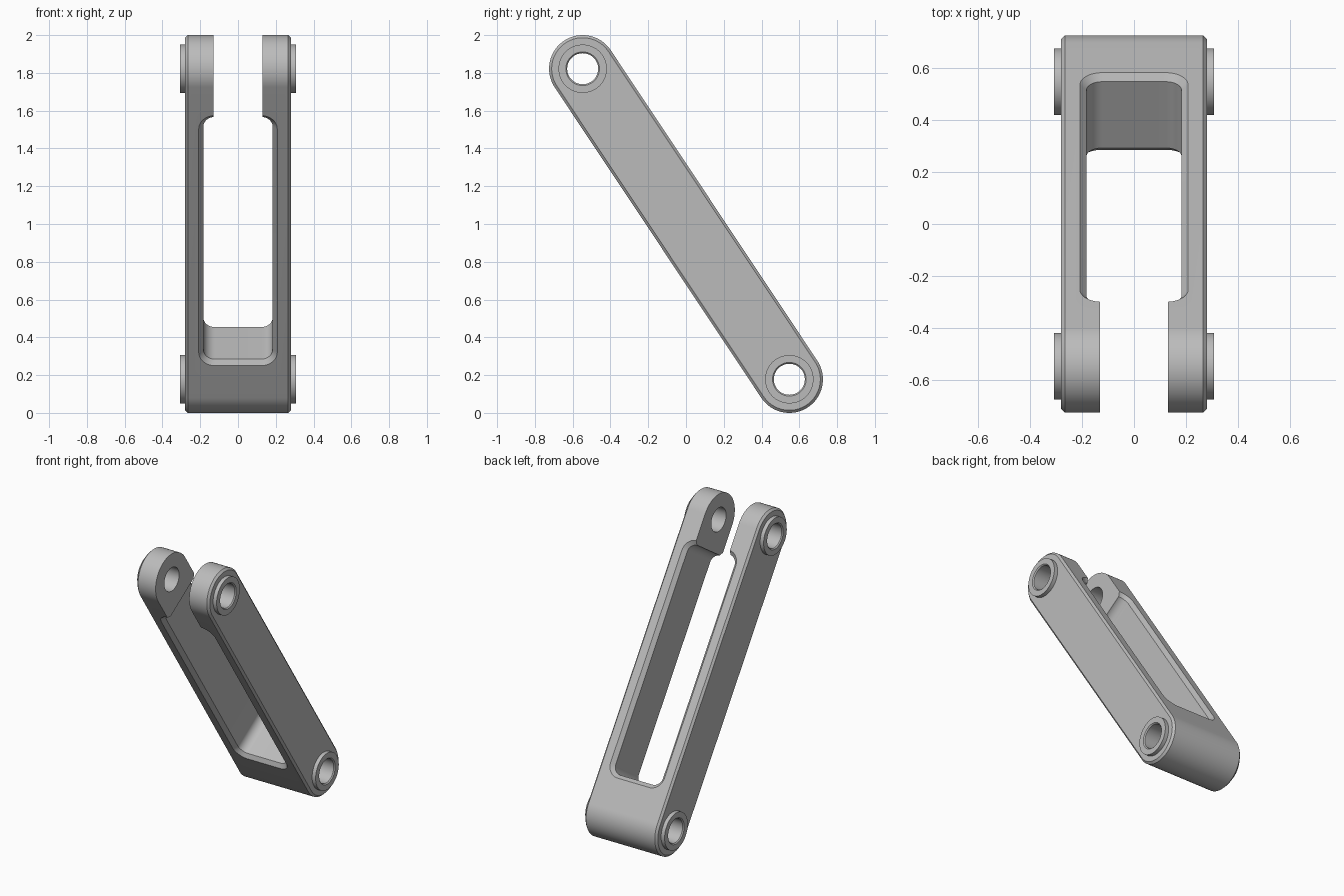
import bpy, bmesh
from math import sin, cos, pi, atan2, hypot
from mathutils import Matrix

if "Cube" in bpy.data.objects:
    bpy.data.objects.remove(bpy.data.objects["Cube"])

# Main dimensions: pin centres, link radius, half width
PIN_Y, PIN_Z, R, HALF_W = 0.547, 0.822, 0.178, 0.28
HALF_L = hypot(PIN_Y, PIN_Z)
BOSS_X, BOSS_R, HOLE_R = 0.307, 0.128, 0.082
EDGE, RIM = 0.014, 0.025
PLACE = Matrix.Translation((0, 0, 1)) @ Matrix.Rotation(atan2(PIN_Y, PIN_Z), 4, "X")

grey = bpy.data.materials.new("light grey metal")
grey.use_nodes = True
grey.diffuse_color = (0.5, 0.5, 0.5, 1)
grey.node_tree.nodes["Principled BSDF"].inputs["Base Color"].default_value = (0.5, 0.5, 0.5, 1)


def rounded(half_a, half_b, radius, centre=0, steps=16):
    """Rounded rectangle outline; full radius gives a circle or a stadium."""
    points = []
    for quarter, (sa, sb) in enumerate([(1, 1), (-1, 1), (-1, -1), (1, -1)]):
        for i in range(steps + 1):
            t = (quarter + i / steps) * pi / 2
            points.append((sa * (half_a - radius) + radius * cos(t),
                           centre + sb * (half_b - radius) + radius * sin(t)))
    return points


def loft(name, sections, axis):
    """Join outlines placed along the local x or y axis into a closed solid."""
    bm = bmesh.new()
    rings = []
    for depth, outline in sections:
        rings.append([bm.verts.new((depth, a, b) if axis == "x" else (a, depth, b))
                      for a, b in outline])
    for low, high in zip(rings, rings[1:]):
        for i in range(len(low)):
            bm.faces.new((low[i - 1], low[i], high[i], high[i - 1]))
    bm.faces.new(rings[0])
    bm.faces.new(rings[-1])
    bmesh.ops.remove_doubles(bm, verts=bm.verts, dist=0.00001)
    bmesh.ops.recalc_face_normals(bm, faces=bm.faces)
    bm.transform(PLACE)
    mesh = bpy.data.meshes.new(name)
    bm.to_mesh(mesh)
    bm.free()
    mesh.materials.append(grey)
    obj = bpy.data.objects.new(name, mesh)
    bpy.context.collection.objects.link(obj)
    return obj


def combine(target, tool, operation):
    mod = target.modifiers.new(tool.name, "BOOLEAN")
    mod.operation, mod.solver, mod.object = operation, "EXACT", tool
    bpy.context.view_layer.objects.active = target
    bpy.ops.object.modifier_apply(modifier=mod.name)
    bpy.data.objects.remove(tool)


def bar(inset):
    return rounded(R - inset, HALF_L + R - inset, R - inset, steps=24)


# Link body with chamfered outer edges
link = loft("fork_link", [(-HALF_W, bar(EDGE)), (EDGE - HALF_W, bar(0)),
                          (HALF_W - EDGE, bar(0)), (HALF_W, bar(EDGE))], "x")

# Raised bosses around the pin holes
for end in (-1, 1):
    for side in (-1, 1):
        ring = rounded(BOSS_R, BOSS_R, BOSS_R, end * HALF_L)
        combine(link, loft("boss", [(side * 0.24, ring), (side * BOSS_X, ring)], "x"), "UNION")


# Long window with flared rims on both faces
def window(flare):
    low, high = 0.23 - HALF_L, 1.77 - HALF_L
    return rounded(0.183 + flare, (high - low) / 2 + flare, 0.06 + flare, (low + high) / 2)


OUT = 0.03
combine(link, loft("window_cutter", [(-R - OUT, window(RIM + OUT)), (RIM - R, window(0)),
                                     (R - RIM, window(0)), (R + OUT, window(RIM + OUT))], "y"),
        "DIFFERENCE")

# Open gap between the fork tips
gap_low, gap_high = 1.7 - HALF_L, HALF_L + 0.3
gap = [(0.13, gap_low), (0.13, gap_high), (-0.13, gap_high), (-0.13, gap_low)]
combine(link, loft("gap_cutter", [(-0.3, gap), (0.3, gap)], "y"), "DIFFERENCE")

# Pin holes with a small countersink at each boss
for end in (-1, 1):
    sections = []
    for x, r in ((-BOSS_X - 0.02, HOLE_R + 0.027), (0.007 - BOSS_X, HOLE_R),
                 (BOSS_X - 0.007, HOLE_R), (BOSS_X + 0.02, HOLE_R + 0.027)):
        sections.append((x, rounded(r, r, r, end * HALF_L)))
    combine(link, loft("hole_cutter", sections, "x"), "DIFFERENCE")

# Smooth curves, crisp edges
for obj in bpy.context.selected_objects:
    obj.select_set(False)
link.select_set(True)
bpy.context.view_layer.objects.active = link
bpy.ops.object.shade_smooth_by_angle(angle=pi / 6)
